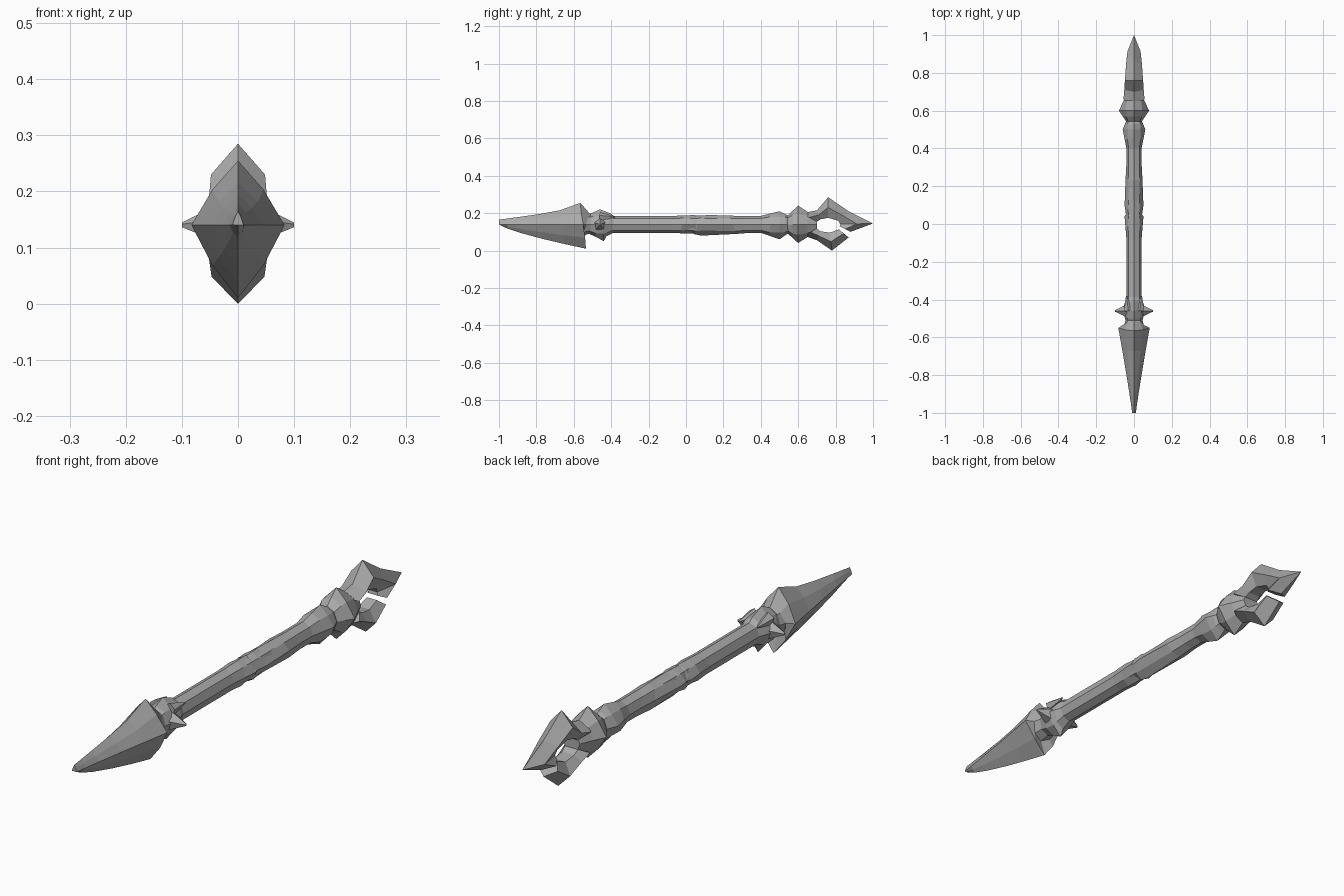
import bpy, bmesh, math
from mathutils import Matrix, Vector

cube = bpy.data.objects.get("Cube")
if cube:
    bpy.data.objects.remove(cube, do_unlink=True)

GREY = (.4, .4, .4, 1)
stone = bpy.data.materials.new("grey_stone")
stone.use_nodes = True
stone.diffuse_color = GREY
stone.node_tree.nodes["Principled BSDF"].inputs["Base Color"].default_value = GREY

AXIS = .14                         # height of the staff's centre line
CORE = Vector((.04, .045, .045))   # shaft half width, depth below, height above
ROUND, SHARP = .7, .55             # octagon-like and diamond-like sections


def add_object(name, bm):
    """Turn a finished bmesh into a flat-shaded stone object."""
    bmesh.ops.recalc_face_normals(bm, faces=bm.faces)
    mesh = bpy.data.meshes.new(name)
    bm.to_mesh(mesh)
    bm.free()
    mesh.materials.append(stone)
    bpy.context.collection.objects.link(bpy.data.objects.new(name, mesh))


def skin(name, rings):
    """Bridge equal rings of points and cap both ends."""
    bm = bmesh.new()
    loops = [[bm.verts.new(point) for point in ring] for ring in rings]
    for ring, following in zip(loops, loops[1:]):
        for i in range(len(ring)):
            bm.faces.new((ring[i - 1], ring[i], following[i], following[i - 1]))
    bm.faces.new(loops[0])
    bm.faces.new(loops[-1])
    add_object(name, bm)


def section(y, size, corner=ROUND, slant=0):
    """Eight-sided cross-section; slant leans its top along the staff."""
    wide, below, above = size
    points = []
    for i in range(8):
        angle = i * math.pi / 4
        across, up = math.sin(angle), math.cos(angle)
        reach = corner * math.sqrt(2) if i % 2 else 1
        height = above if up > 0 else below
        points.append(Vector((across * reach * wide, y + slant * up,
                              AXIS + up * reach * height)))
    return points


def gem_band(name, start, peak, end, wide, below, above, slant=0):
    """Faceted band that swells from the shaft to a sharp waist and back."""
    full = Vector((wide, below, above))
    skin(name, [
        section(start, CORE),
        section((start + peak) / 2, CORE.lerp(full, .5), slant=slant),
        section(peak, full, SHARP, slant),
        section((peak + end) / 2, CORE.lerp(full, .4), slant=-slant),
        section(end, CORE * .9)])


def spike(name, base, tip, radius):
    """Five-sided point running from base to tip."""
    base, tip = Vector(base), Vector(tip)
    along = tip - base
    bm = bmesh.new()
    turn = along.to_track_quat("Z", "Y").to_matrix().to_4x4()
    bmesh.ops.create_cone(bm, cap_ends=True, segments=5, radius1=radius,
                          radius2=radius / 9, depth=along.length,
                          matrix=Matrix.Translation((base + tip) / 2) @ turn)
    add_object(name, bm)


def claw(name, hole, outline):
    """Curved arm with a sharp outer ridge, wrapped round an oval hole."""
    rings = []
    for y, z in outline:
        outer, centre = Vector((0, y, z)), Vector((0, *hole))
        toward = (outer - centre).normalized()
        inner = centre + Vector((0, toward.y * .065, toward.z * .035))
        side = outer.lerp(inner, .5)
        half = Vector((.09 - .055 * y, 0, 0))
        rings.append([outer, side + half, inner + half / 2,
                      inner - half / 2, side - half])
    skin(name, rings)


# Long ridged blade, swelling by power curves to a crest and a lower barb
TIP, CREST = -1, -.55
blade = []
for t in (0, .1, .25, .5, .75, 1):
    size = Vector((.01 + .073 * t ** 1.1, .13 * t ** .75,
                   .025 + .06 * t + .03 * t ** 6))
    blade.append(section(TIP + t * (CREST - TIP), size, SHARP, -.015 * t))
blade.append(section(CREST + .015, CORE * 1.3, slant=.02))
blade.append(section(CREST + .06, CORE))
skin("blade", blade)

# Faceted shaft
skin("shaft", [section(y, CORE) for y in (-.5, 0, .6)])

# Swollen collars, chipped middle bands and the winged guard
gem_band("blade_collar", start=-.53, peak=-.45, end=-.38,
         wide=.06, below=.09, above=.08, slant=-.01)
gem_band("middle_band", start=-.08, peak=.04, end=.06,
         wide=.05, below=.05, above=.05, slant=.01)
gem_band("long_band", start=.03, peak=.1, end=.4,
         wide=.05, below=.06, above=.05, slant=.02)
gem_band("rear_collar", start=.4, peak=.5, end=.56,
         wide=.06, below=.08, above=.07)
gem_band("winged_guard", start=.54, peak=.6, end=.7,
         wide=.08, below=.1, above=.1)

# Side studs and small fangs on the blade collar
for label, side in (("left", 1), ("right", -1)):
    spike("collar_stud_" + label, base=(side * .03, -.46, AXIS),
          tip=(side * .1, -.46, AXIS), radius=.04)
    spike("collar_fang_" + label, base=(side * .03, -.46, .18),
          tip=(side * .04, -.38, .18), radius=.025)

# Open head: the upper claw runs on into the point, the lower one stops short
claw("upper_claw", hole=(.76, AXIS),
     outline=((.62, .2), (.7, .215), (.76, .285), (.87, .21), (1, .145), (.88, .1)))
claw("lower_claw", hole=(.76, AXIS - .01),
     outline=((.63, .08), (.7, .055), (.78, 0), (.87, .07)))
